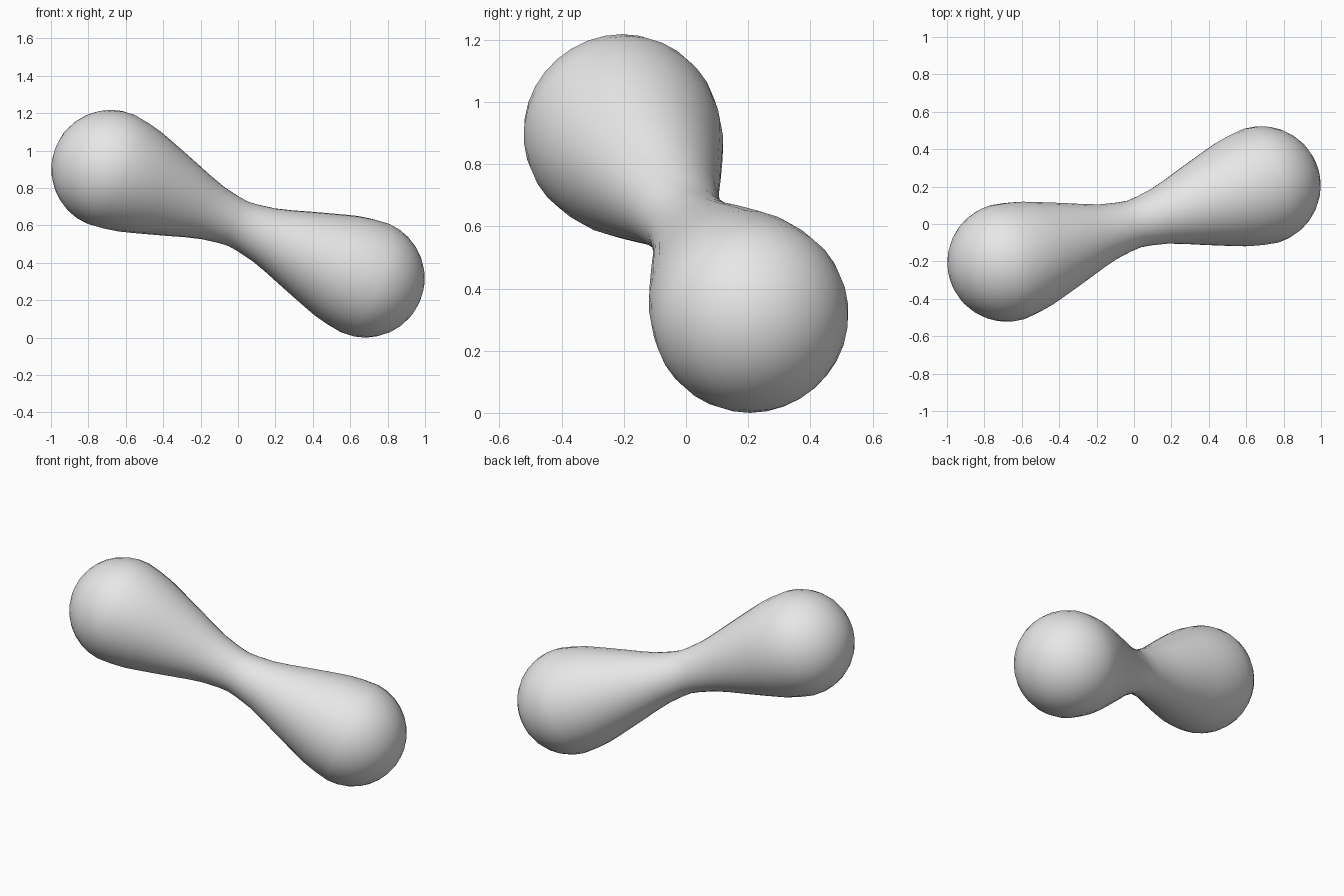
import bpy
import bmesh
from math import sin, cos, pi
from mathutils import Vector, Matrix

cube = bpy.data.objects.get("Cube")
if cube:
    bpy.data.objects.remove(cube, do_unlink=True)

SEGMENTS = 32
CENTRE = Vector((0, 0, 0.609))
LOBE = Vector((0.68, 0.205, -0.291))     # middle of the left lobe, from the centre
RADIUS = 0.318

# Plain grey material
grey = bpy.data.materials.new("plain grey")
grey.use_nodes = True
grey.diffuse_color = (0.8, 0.8, 0.8, 1)
grey.node_tree.nodes["Principled BSDF"].inputs["Base Color"].default_value = grey.diffuse_color

# Half profile: (distance along the axis, radius) from the neck to the round end
half = [(0.06, 0.136), (0.16, 0.154), (0.25, 0.180), (0.35, 0.213),
        (0.45, 0.245), (0.53, 0.270), (0.60, 0.291), (0.68, 0.307)]
for i in range(9):
    a = pi / 2 * (1 - i / 8)
    half.append((LOBE.length + RADIUS * cos(a), RADIUS * sin(a)))
half[-1] = (half[-1][0], 0)
profile = [(-t, r) for t, r in reversed(half)] + [(0, 0.130)] + half

# Two lobes joined by a narrow neck, turned around the axis
bm = bmesh.new()
verts = [bm.verts.new((r, 0, t)) for t, r in profile]
edges = [bm.edges.new(pair) for pair in zip(verts, verts[1:])]
bmesh.ops.spin(bm, geom=verts + edges, cent=(0, 0, 0), axis=(0, 0, 1),
               angle=2 * pi, steps=SEGMENTS, use_merge=False)
bmesh.ops.remove_doubles(bm, verts=bm.verts[:], dist=0.0005)
bmesh.ops.dissolve_degenerate(bm, edges=bm.edges[:], dist=0.0005)
bmesh.ops.recalc_face_normals(bm, faces=bm.faces[:])
for face in bm.faces:
    face.smooth = True

# Lean the axis and lift the body onto the ground
turn = LOBE.to_track_quat('Z', 'Y').to_matrix().to_4x4()
bm.transform(Matrix.Translation(CENTRE) @ turn)
mesh = bpy.data.meshes.new("double_lobe_body")
bm.to_mesh(mesh)
bm.free()
mesh.materials.append(grey)
body = bpy.data.objects.new("double_lobe_body", mesh)
bpy.context.collection.objects.link(body)
